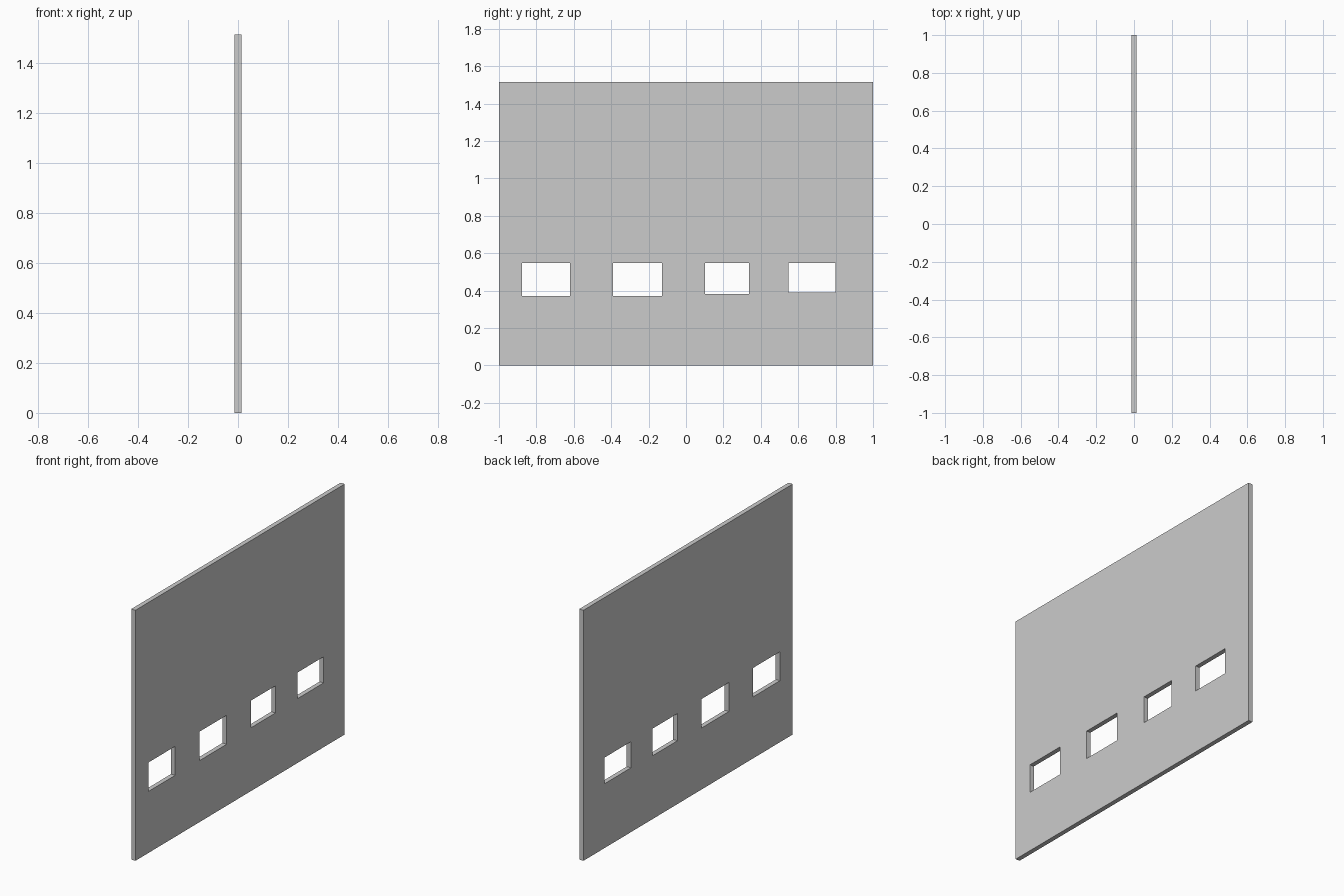
import bpy

if "Cube" in bpy.data.objects:
    bpy.data.objects.remove(bpy.data.objects["Cube"])

THICK, WIDTH, HEIGHT = 0.028, 2.0, 1.515


def box(name, x, y, z):
    """Box from (min, max) ranges on each axis."""
    bpy.ops.mesh.primitive_cube_add(size=1, location=[sum(r) / 2 for r in (x, y, z)])
    ob = bpy.context.object
    ob.name = name
    ob.scale = [r[1] - r[0] for r in (x, y, z)]
    bpy.ops.object.transform_apply(location=True, rotation=False, scale=True)
    return ob


# Thin upright panel
panel = box("wall_panel", (-THICK / 2, THICK / 2), (-WIDTH / 2, WIDTH / 2), (0, HEIGHT))

# Row of window openings: y start, y end, sill height (shared top edge)
TOP = 0.547
openings = [(-0.877, -0.62, 0.372), (-0.39, -0.128, 0.372),
            (0.102, 0.338, 0.383), (0.547, 0.798, 0.389)]
for i, (y0, y1, sill) in enumerate(openings):
    cutter = box(f"window_cutter_{i + 1}", (-0.1, 0.1), (y0, y1), (sill, TOP))
    cutter.hide_render = True
    mod = panel.modifiers.new("window", 'BOOLEAN')
    mod.operation = 'DIFFERENCE'
    mod.solver = 'EXACT'
    mod.object = cutter
    bpy.context.view_layer.objects.active = panel
    bpy.ops.object.modifier_apply(modifier=mod.name)
    bpy.data.objects.remove(cutter)
